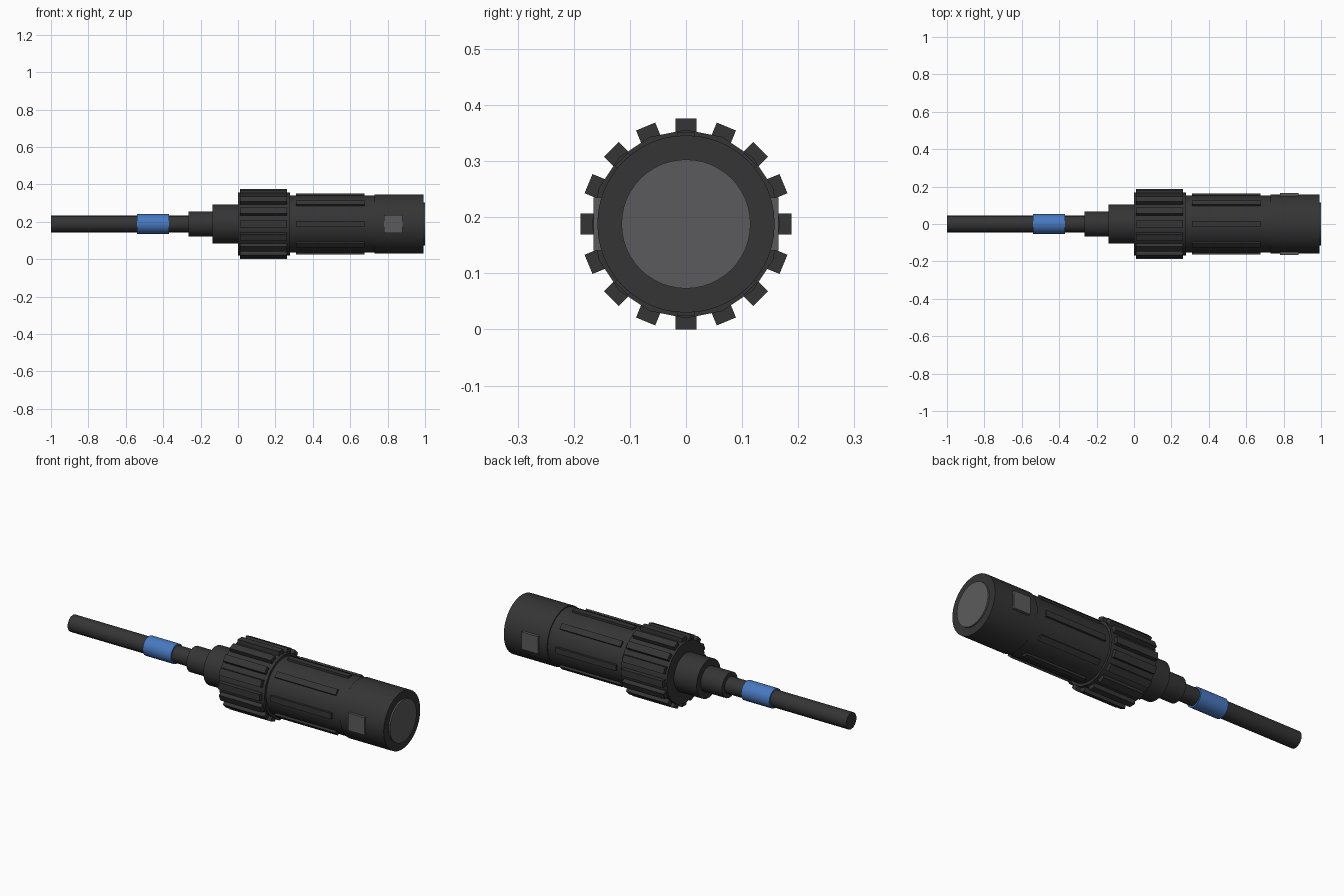
import bpy
import math
from mathutils import Matrix, Vector

AXIS_Z = 0.188

if "Cube" in bpy.data.objects:
    bpy.data.objects.remove(bpy.data.objects["Cube"])


def material(name, rgb):
    mat = bpy.data.materials.new(name)
    mat.use_nodes = True
    mat.diffuse_color = (*rgb, 1)
    mat.node_tree.nodes["Principled BSDF"].inputs["Base Color"].default_value = (*rgb, 1)
    return mat


black = material("black plastic", (0.035, 0.035, 0.035))
grey = material("grey insert", (0.105, 0.105, 0.11))
blue = material("blue sleeve", (0.065, 0.19, 0.53))


def cylinder(name, x0, x1, radius, mat, sides=48):
    """Cylinder lying along the x axis of the connector."""
    bpy.ops.mesh.primitive_cylinder_add(
        vertices=sides, radius=radius, depth=x1 - x0,
        location=((x0 + x1) / 2, 0, AXIS_Z), rotation=(0, math.pi / 2, 0))
    obj = bpy.context.object
    obj.name = name
    obj.data.materials.append(mat)
    bpy.ops.object.shade_smooth_by_angle(angle=math.radians(35))
    return obj


def box(name, x0, x1, inner, outer, width, angle, mat):
    """Bar between two radii, turned about the connector axis."""
    bpy.ops.mesh.primitive_cube_add(size=1)
    obj = bpy.context.object
    obj.name = name
    obj.data.transform(
        Matrix.Translation(Vector((0, 0, AXIS_Z)))
        @ Matrix.Rotation(angle, 4, "X")
        @ Matrix.Translation(Vector(((x0 + x1) / 2, 0, (inner + outer) / 2)))
        @ Matrix.Diagonal((x1 - x0, width, outer - inner, 1)))
    obj.data.materials.append(mat)
    return obj


def rib_ring(name, count, x0, x1, inner, outer, width):
    for i in range(count):
        box(f"{name}_{i + 1}", x0, x1, inner, outer, width, math.tau * i / count, black)


# Cable and its coloured marker sleeve
cylinder("cable", -1.0, -0.25, 0.045, black, 16)
cylinder("marker_sleeve", -0.54, -0.37, 0.053, blue, 16)

# Stepped strain relief
cylinder("strain_relief", -0.265, -0.13, 0.068, black, 32)
cylinder("rear_neck", -0.137, 0.01, 0.104, black, 32)

# Ribbed coupling nut
cylinder("coupling_nut", 0.0, 0.277, 0.168, black, 16)
rib_ring("nut_rib", 16, 0.01, 0.262, 0.164, 0.188, 0.037)

# Main barrel with long grip ribs
cylinder("barrel", 0.27, 0.735, 0.153, black, 32)
rib_ring("barrel_rib", 8, 0.31, 0.677, 0.145, 0.163, 0.032)

# Front shell, face insert and side plates
cylinder("front_shell", 0.73, 0.992, 0.158, black)
cylinder("face_insert", 0.98, 1.0, 0.115, grey)
for side, angle in (("front", math.pi / 2), ("back", -math.pi / 2)):
    box(f"{side}_latch_plate", 0.78, 0.88, 0.14, 0.165, 0.095, angle, grey)
